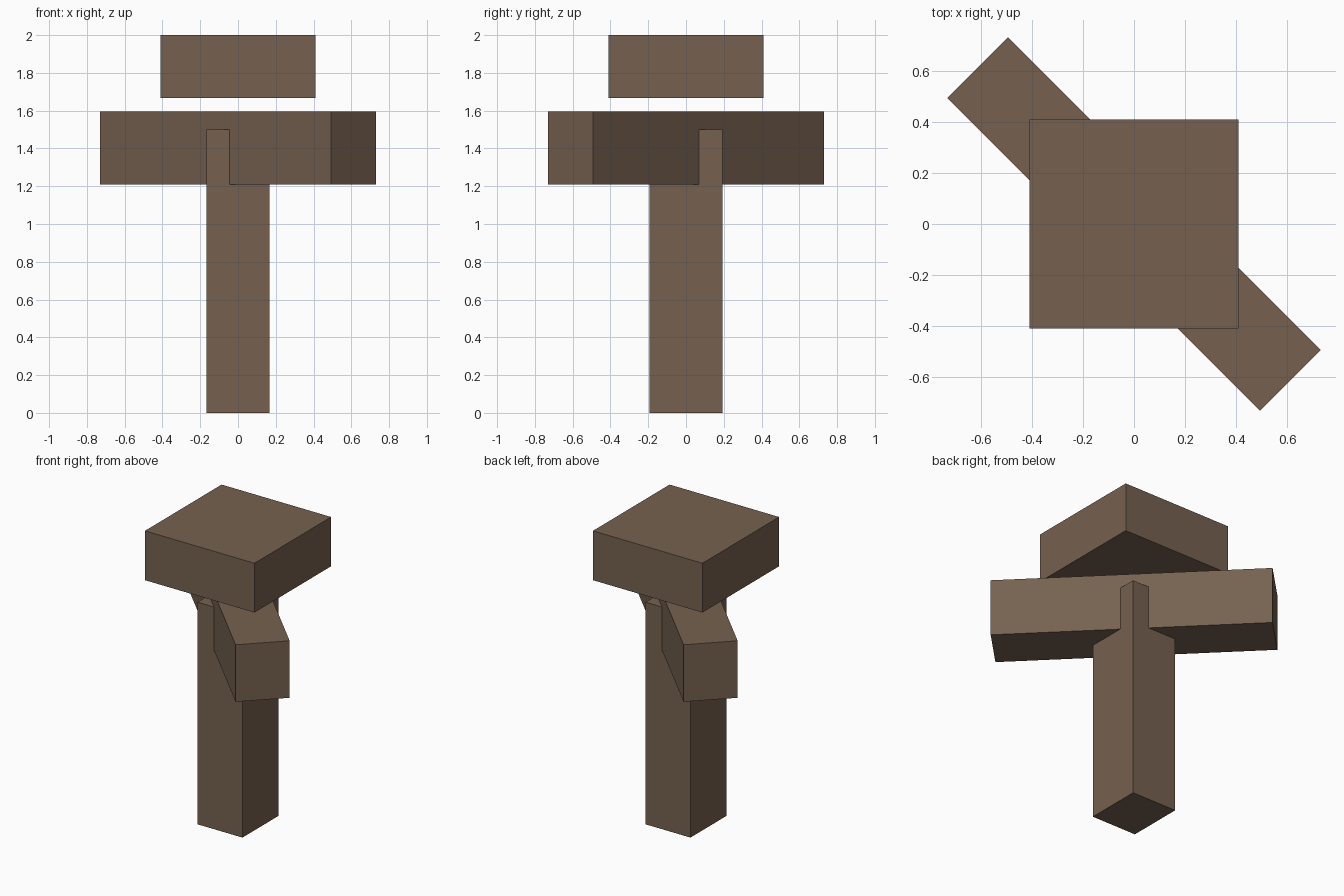
import bpy
from math import radians

if "Cube" in bpy.data.objects:
    bpy.data.objects.remove(bpy.data.objects["Cube"])

wood = bpy.data.materials.new("brown_wood")
wood.diffuse_color = (0.18, 0.12, 0.08, 1)
wood.use_nodes = True
wood.node_tree.nodes["Principled BSDF"].inputs["Base Color"].default_value = wood.diffuse_color


def block(name, size, z0, z1, turn=0):
    """Box of the given x/y size between two heights, turned about z."""
    bpy.ops.mesh.primitive_cube_add(size=1, location=(0, 0, (z0 + z1) / 2))
    ob = bpy.context.object
    ob.name = name
    ob.scale = (size[0], size[1], z1 - z0)
    bpy.ops.object.transform_apply(location=False, rotation=False, scale=True)
    ob.rotation_euler.z = radians(turn)
    ob.data.materials.append(wood)
    return ob


# Upright post, its top poking into the crossbar
block("post", (0.336, 0.384), 0, 1.5)

# Diagonal crossbar
block("crossbar", (1.732, 0.336), 1.21, 1.595, turn=-45)

# Square cap floating above the crossbar
block("cap", (0.818, 0.818), 1.667, 2.0)
